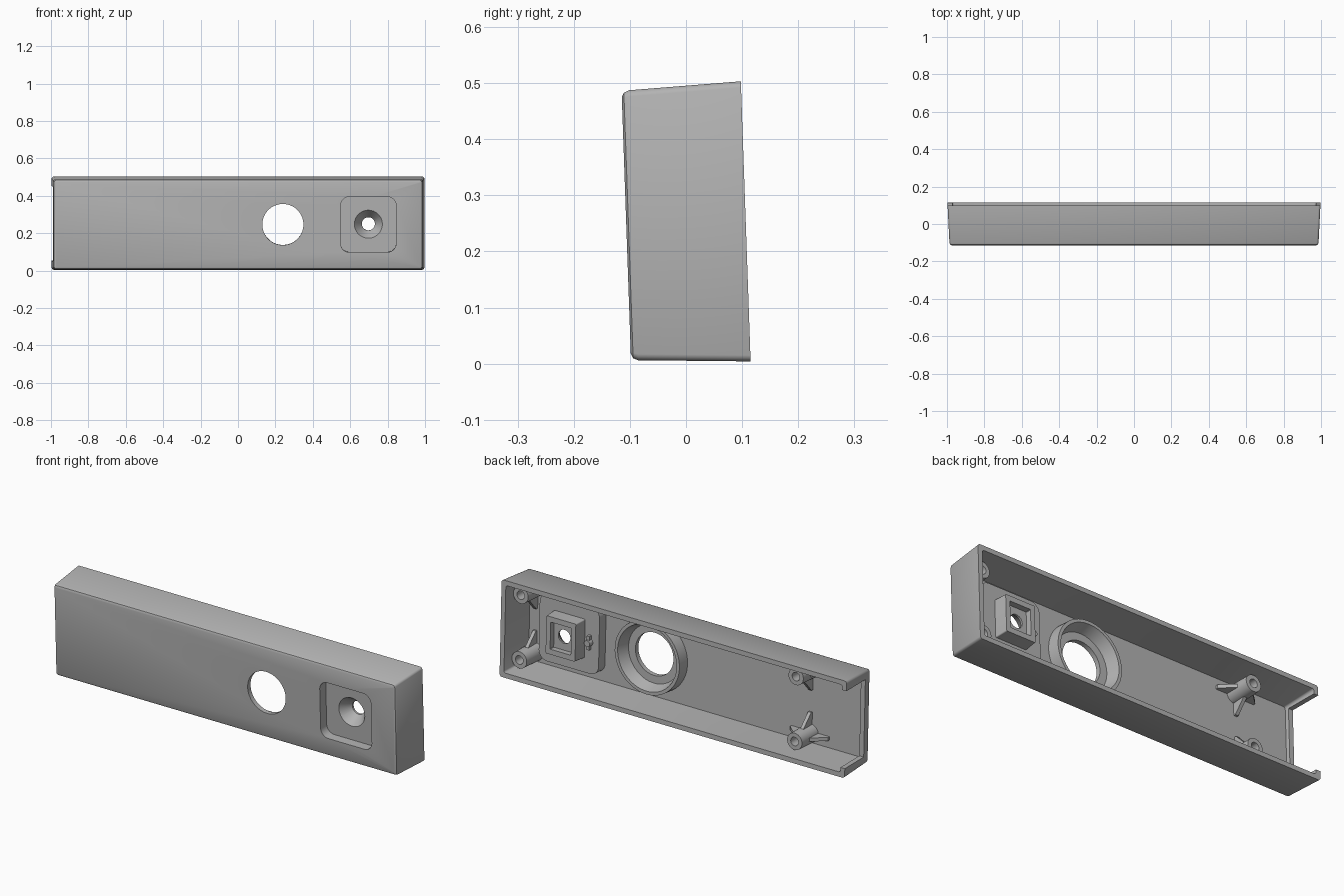
import bpy, bmesh, math
from mathutils import Matrix

if "Cube" in bpy.data.objects:
    bpy.data.objects.remove(bpy.data.objects["Cube"])

grey = bpy.data.materials.new("light_grey")
grey.use_nodes = True
COLOUR = (0.45, 0.45, 0.45, 1)
grey.diffuse_color = COLOUR
grey.node_tree.nodes["Principled BSDF"].inputs["Base Color"].default_value = COLOUR

# Parts are built with y as depth behind the front face, then leaned back
DEPTH = 0.213
LEAN = (Matrix.Translation((0, 0, 0.25)) @ Matrix.Rotation(math.radians(2), 4, "X")
        @ Matrix.Translation((0, -DEPTH / 2, 0)))
parts = []


def finish(name, bm):
    bmesh.ops.recalc_face_normals(bm, faces=bm.faces)
    bm.transform(LEAN)
    mesh = bpy.data.meshes.new(name)
    bm.to_mesh(mesh)
    bm.free()
    mesh.materials.append(grey)
    obj = bpy.data.objects.new(name, mesh)
    bpy.context.collection.objects.link(obj)
    parts.append(obj)
    return obj


def loft(name, centre, sections, steps=10):
    """Solid through rounded rectangles given as (depth, half x, half z, radius)."""
    bm = bmesh.new()
    loops = []
    for depth, hx, hz, r in sections:
        loop = []
        for q, (sx, sz) in enumerate(((1, 1), (-1, 1), (-1, -1), (1, -1))):
            for i in range(steps):
                a = (q + (i + 0.5) / steps) * math.pi / 2
                loop.append(bm.verts.new((centre[0] + sx * (hx - r) + r * math.cos(a), depth,
                                          centre[1] + sz * (hz - r) + r * math.sin(a))))
        loops.append(loop)
    for a, b in zip(loops, loops[1:]):
        for i in range(len(a)):
            j = (i + 1) % len(a)
            bm.faces.new((a[i], a[j], b[j], b[i]))
    bm.faces.new(loops[0])
    bm.faces.new(loops[-1])
    return finish(name, bm)


def turned(name, centre, sections, steps=10):
    return loft(name, centre, [(d, r, r, r) for d, r in sections], steps)


def cut(obj, *cutters):
    for cutter in cutters:
        mod = obj.modifiers.new("cut", "BOOLEAN")
        mod.object, mod.operation, mod.solver = cutter, "DIFFERENCE", "EXACT"
    bpy.context.view_layer.update()
    graph = bpy.context.evaluated_depsgraph_get()
    mesh = bpy.data.meshes.new_from_object(obj.evaluated_get(graph))
    obj.modifiers.clear()
    obj.data = mesh


def discard(*cutters):
    for cutter in cutters:
        parts.remove(cutter)
        bpy.data.objects.remove(cutter)


def fin(name, centre, direction):
    """Sloped gusset from a screw post down to the floor."""
    dx, dz = direction
    bm = bmesh.new()
    sides = []
    for t in (-0.009, 0.009):
        sides.append([bm.verts.new((centre[0] + dx * s - dz * t, d, centre[1] + dz * s + dx * t))
                      for s, d in ((0, 0.015), (0.11, 0.015), (0.11, 0.035), (0.04, 0.1), (0, 0.1))])
    for i in range(5):
        j = (i + 1) % 5
        bm.faces.new((sides[0][i], sides[0][j], sides[1][j], sides[1][i]))
    for side in sides:
        bm.faces.new(side)
    finish(name, bm)


# Drafted shell with a rounded front edge
shell = loft("shell", (0, 0), [(0, 0.975, 0.229, 0.008), (0.004, 0.983, 0.237, 0.012),
                               (0.013, 0.987, 0.241, 0.014), (DEPTH, 0.997, 0.25, 0.014)], 4)
cavity = loft("cavity", (0, 0), [(0.024, 0.962, 0.216, 0.012), (0.25, 0.974, 0.227, 0.012)], 4)
notch = loft("notch", (-1, 0), [(0.045, 0.06, 0.2, 0.004), (0.3, 0.06, 0.2, 0.004)], 2)

# Round window with a raised collar behind it
WINDOW = (0.24, 0)
window = turned("window", WINDOW, [(-0.1, 0.11), (0.3, 0.11)], 12)
collar = turned("window_collar", WINDOW, [(0.015, 0.192), (0.085, 0.187)], 12)
collar_cut = turned("collar_cut", WINDOW, [(0.024, 0.15), (0.09, 0.172)], 12)

# Square pocket with a countersunk bore and a nut box behind it
POCKET = (0.697, 0)
pocket = loft("pocket", POCKET, [(-0.1, 0.148, 0.148, 0.045), (0.05, 0.148, 0.148, 0.045)], 8)
housing = loft("pocket_housing", POCKET, [(0.015, 0.175, 0.175, 0.05), (0.075, 0.173, 0.173, 0.05),
                                          (0.075, 0.09, 0.1, 0.006), (0.145, 0.085, 0.097, 0.006)], 8)
bore = turned("bore", POCKET, [(0.03, 0.0895), (0.105, 0.035), (0.2, 0.035)])
nut = loft("nut", POCKET, [(0.115, 0.06, 0.07, 0.004), (0.2, 0.06, 0.07, 0.004)], 2)

cut(shell, cavity, notch, window, pocket)
cut(collar, collar_cut, window)
cut(housing, pocket, bore, nut)
discard(cavity, notch, window, collar_cut, pocket, bore, nut)

# Small clip beside the nut box
CLIP = (0.577, -0.01)
turned("clip_post", CLIP, [(0.07, 0.018), (0.1, 0.016)], 4)
loft("clip_tab", CLIP, [(0.07, 0.008, 0.038, 0.003), (0.092, 0.008, 0.036, 0.003)], 2)

# Four screw posts with gussets
for x, end in ((0.925, "left"), (-0.665, "right")):
    for side, level in ((1, "upper"), (-1, "lower")):
        centre = (x, side * 0.167)
        post = turned(f"{level}_{end}_screw_post", centre, [(0.015, 0.047), (0.155, 0.043)], 8)
        hole = turned("hole", centre, [(0.06, 0.022), (0.2, 0.022)], 8)
        cut(post, hole)
        discard(hole)
        fin(f"{level}_{end}_inner_fin", centre, (0, -side))
        if end == "right":
            for d in (1, -1):
                fin(f"{level}_{end}_side_fin", centre, (d, 0))

# Smooth the curved surfaces, keep the edges sharp
bpy.ops.object.select_all(action="DESELECT")
for obj in parts:
    obj.select_set(True)
bpy.context.view_layer.objects.active = shell
bpy.ops.object.shade_smooth_by_angle(angle=math.radians(30))
